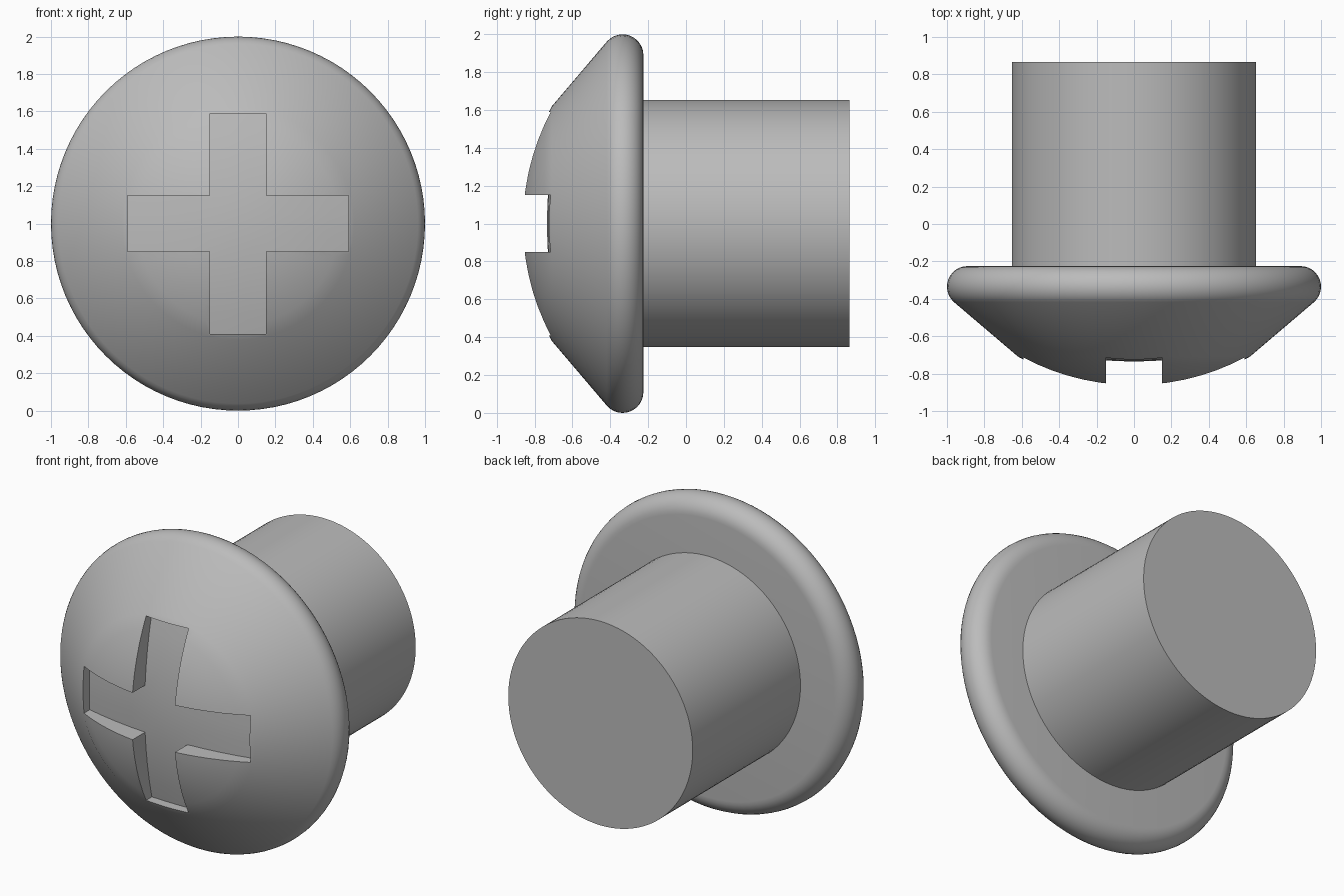
import bpy, bmesh, math
from mathutils import Matrix, Vector

cube = bpy.data.objects.get("Cube")
if cube:
    bpy.data.objects.remove(cube, do_unlink=True)

steel = bpy.data.materials.new("plain_grey")
GREY = (0.5, 0.5, 0.5, 1)
steel.diffuse_color = GREY
steel.use_nodes = True
steel.node_tree.nodes["Principled BSDF"].inputs["Base Color"].default_value = GREY

SEGMENTS = 96
CENTRE = Vector((0, 0, 1))


def add_object(name, bm):
    bmesh.ops.recalc_face_normals(bm, faces=bm.faces)
    mesh = bpy.data.meshes.new(name)
    bm.to_mesh(mesh)
    bm.free()
    mesh.materials.append(steel)
    obj = bpy.data.objects.new(name, mesh)
    bpy.context.collection.objects.link(obj)
    return obj


def lathe(name, profile):
    """Spin (radius, y) points around the horizontal axis."""
    bm = bmesh.new()
    verts = [bm.verts.new((r, y, CENTRE.z)) for r, y in profile]
    edges = [bm.edges.new(pair) for pair in zip(verts, verts[1:])]
    bmesh.ops.spin(bm, geom=verts + edges, cent=CENTRE, axis=(0, 1, 0),
                   angle=math.tau, steps=SEGMENTS, use_duplicate=False)
    bmesh.ops.remove_doubles(bm, verts=bm.verts, dist=0.0005)
    return add_object(name, bm)


def smooth(obj):
    bpy.ops.object.select_all(action='DESELECT')
    obj.select_set(True)
    bpy.context.view_layer.objects.active = obj
    bpy.ops.object.shade_smooth_by_angle(angle=math.radians(30))


# Head: shallow dome, straight flank, rounded rim, flat back
R = 1.275
dome = [(r, -0.87 + R - math.sqrt(R * R - r * r))
        for r in [0.62 * i / 8 for i in range(9)]]
rim = [(0.89 + 0.11 * math.cos(a), -0.335 + 0.11 * math.sin(a))
       for a in [math.radians(-49 + 139 * i / 12) for i in range(13)]]
head = lathe("screw_head", dome + rim + [(0, -0.225)])

# Cross slot cutter with a gently domed floor
half = [0.05, 0.15, 0.26, 0.37, 0.48, 0.59]
grid = [-v for v in reversed(half)] + half
bm = bmesh.new()
for x0, x1 in zip(grid, grid[1:]):
    for z0, z1 in zip(grid, grid[1:]):
        if min(abs(x0 + x1), abs(z0 + z1)) < 0.3:
            bm.faces.new([bm.verts.new((x, -0.735 + 0.21 * (x * x + z * z), 1 + z))
                          for x, z in ((x0, z0), (x1, z0), (x1, z1), (x0, z1))])
bmesh.ops.remove_doubles(bm, verts=bm.verts, dist=0.0005)
front = bmesh.ops.extrude_face_region(bm, geom=bm.faces[:])["geom"]
for v in front:
    if isinstance(v, bmesh.types.BMVert):
        v.co.y = -1.2
cutter = add_object("slot_cutter", bm)
cutter.hide_render = True

cut = head.modifiers.new("cross_slot", 'BOOLEAN')
cut.operation = 'DIFFERENCE'
cut.solver = 'EXACT'
cut.object = cutter
bpy.context.view_layer.objects.active = head
bpy.ops.object.modifier_apply(modifier=cut.name)
bpy.data.objects.remove(cutter, do_unlink=True)
smooth(head)

# Shank: plain cylinder behind the head
bm = bmesh.new()
bmesh.ops.create_cone(bm, cap_ends=True, segments=SEGMENTS, radius1=0.653,
                      radius2=0.653, depth=1.1,
                      matrix=Matrix.Translation((0, 0.315, 1))
                      @ Matrix.Rotation(math.pi / 2, 4, 'X'))
smooth(add_object("shank", bm))
